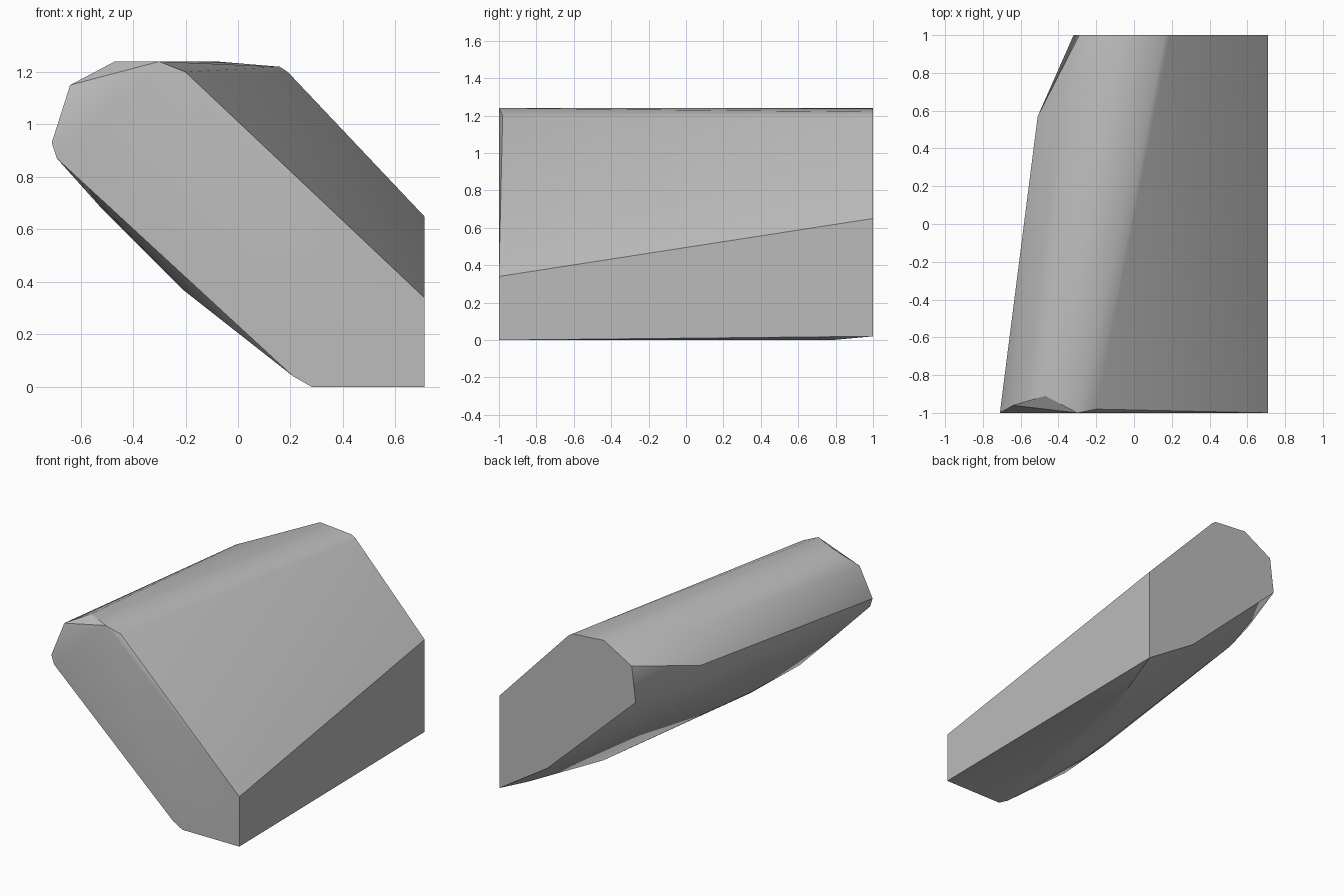
import bpy
import bmesh
from math import radians

default_cube = bpy.data.objects.get("Cube")
if default_cube:
    bpy.data.objects.remove(default_cube, do_unlink=True)


def flat_material(name, colour):
    material = bpy.data.materials.new(name)
    material.use_nodes = True
    material.diffuse_color = colour
    shader = material.node_tree.nodes["Principled BSDF"]
    shader.inputs["Base Color"].default_value = colour
    return material


def hull_object(name, points, material):
    """Wrap a closed convex skin around the given corner points."""
    bm = bmesh.new()
    for point in points:
        bm.verts.new(point)
    result = bmesh.ops.convex_hull(bm, input=bm.verts[:])
    loose = set(result["geom_interior"]) | set(result["geom_unused"])
    loose = [item for item in loose if isinstance(item, bmesh.types.BMVert)]
    bmesh.ops.delete(bm, geom=loose, context="VERTS")
    # Merge the coplanar triangles of the flat ends
    bmesh.ops.dissolve_limit(bm, angle_limit=radians(1),
                             verts=bm.verts[:], edges=bm.edges[:])
    bmesh.ops.recalc_face_normals(bm, faces=bm.faces[:])
    mesh = bpy.data.meshes.new(name)
    bm.to_mesh(mesh)
    bm.free()
    mesh.materials.append(material)
    obj = bpy.data.objects.new(name, mesh)
    bpy.context.collection.objects.link(obj)
    return obj


def end_profile(outline, y):
    return [(x, y, z) for x, z in outline]


# Flat front end: outline in x and z
front_end = end_profile([
    (-.71, .93), (-.69, .87), (.21, .04), (.28, 0),
    (.71, 0), (.71, .34), (-.3, 1.24),
], -1)

# Flat back end: narrower and raised
back_end = end_profile([
    (.71, .02), (.71, .65), (.19, 1.2), (.16, 1.22), (-.08, 1.24),
    (-.29, 1.12), (-.32, .88), (.35, .25),
], 1)

# Chipped corners around the front rim
front_chips = [(-.2, -.98, 1.2), (-.64, -.96, 1.15), (-.47, -.91, 1.24)]

# Rounded shoulder near the back
back_shoulder = [(-.51, .57, 1.02), (-.38, .52, 1.19),
                 (-.45, .6, .86), (-.38, .5, .73)]

# Sloping underside
underside = [(-.21, -.93, .37), (-.52, -.9, .68), (-.1, -.56, .295),
             (.44, .26, 0), (.64, .78, 0)]

grey = flat_material("plain grey", (.5, .5, .5, 1))
block = hull_object("rock_block",
                    front_end + back_end + front_chips + back_shoulder + underside,
                    grey)

# Soft shading over the shallow facets, crisp rims
bpy.ops.object.select_all(action="DESELECT")
block.select_set(True)
bpy.context.view_layer.objects.active = block
bpy.ops.object.shade_smooth_by_angle(angle=radians(30))
